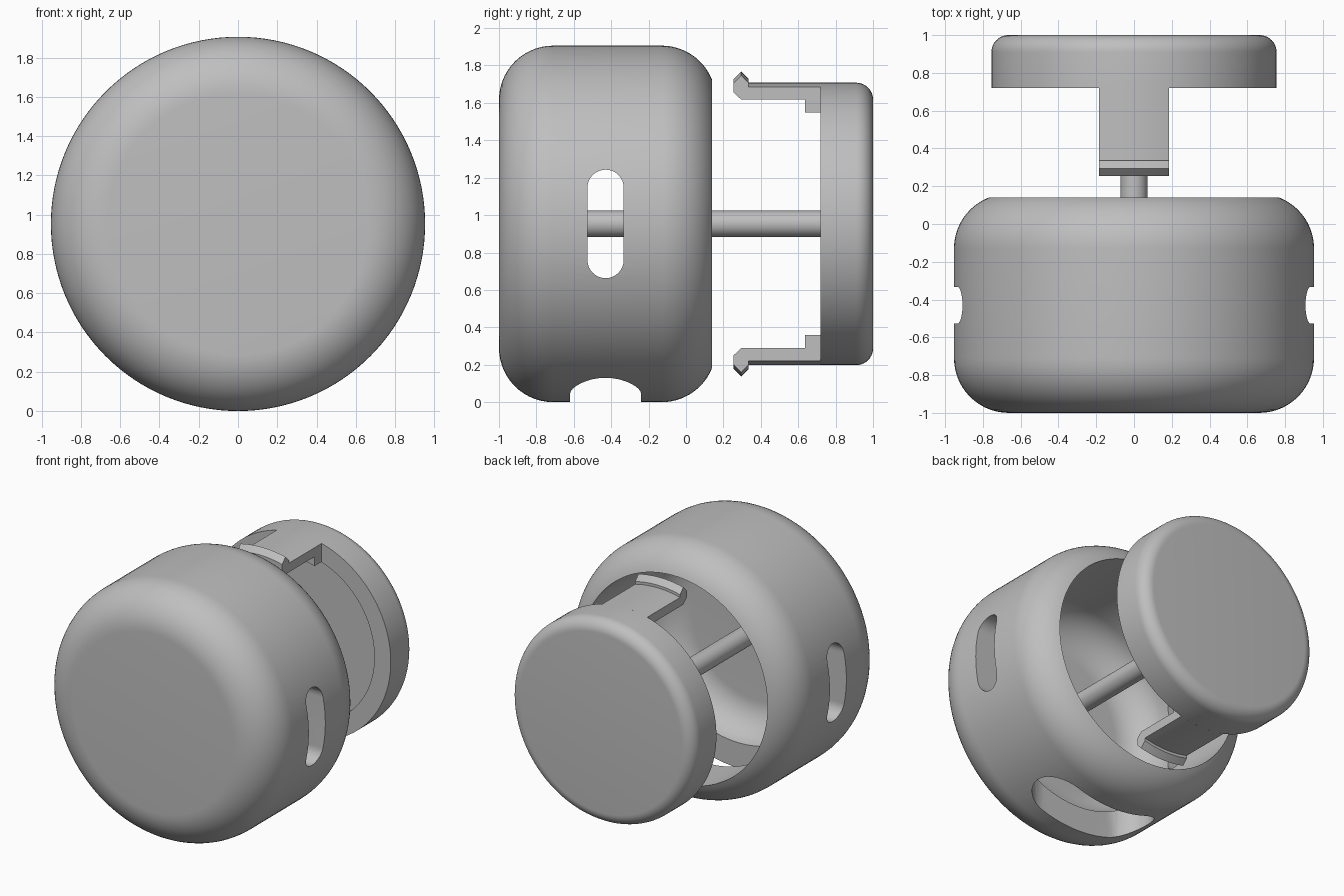
import bpy, bmesh, math
from mathutils import Matrix, Vector

if "Cube" in bpy.data.objects:
    bpy.data.objects.remove(bpy.data.objects["Cube"], do_unlink=True)

R = 0.953          # outer radius, also height of the main axis
SEGMENTS = 128

grey = bpy.data.materials.new("light grey")
grey.use_nodes = True
grey.diffuse_color = (0.52, 0.52, 0.52, 1)
grey.node_tree.nodes["Principled BSDF"].inputs["Base Color"].default_value = grey.diffuse_color


def finish(name, bm):
    bmesh.ops.remove_doubles(bm, verts=bm.verts, dist=1e-5)
    bmesh.ops.recalc_face_normals(bm, faces=bm.faces)
    mesh = bpy.data.meshes.new(name)
    bm.to_mesh(mesh)
    bm.free()
    mesh.materials.append(grey)
    obj = bpy.data.objects.new(name, mesh)
    bpy.context.collection.objects.link(obj)
    return obj


def smooth(obj):
    bpy.ops.object.select_all(action='DESELECT')
    obj.select_set(True)
    bpy.context.view_layer.objects.active = obj
    bpy.ops.object.shade_smooth_by_angle(angle=math.radians(30))


def arc(y, r, radius, start, end, steps=14):
    """Profile points (y, r) along an arc, angles in degrees from +y."""
    angles = [math.radians(start + (end - start) * i / steps) for i in range(steps + 1)]
    return [(y + radius * math.cos(a), r + radius * math.sin(a)) for a in angles]


def lathe(name, profile):
    """Revolve a (y, radius) profile around the main axis."""
    bm = bmesh.new()
    verts = [bm.verts.new((0, y, R + r)) for y, r in profile]
    edges = [bm.edges.new(pair) for pair in zip(verts, verts[1:])]
    bmesh.ops.spin(bm, geom=verts + edges, cent=(0, 0, R), axis=(0, 1, 0),
                   angle=math.tau, steps=SEGMENTS, use_merge=True)
    return finish(name, bm)


def slot_cutter(name, half_length, half_width, matrix):
    """Rounded slot: long along local x, cutting along local z."""
    bm = bmesh.new()
    ring = []
    for side in (1, -1):
        for i in range(17):
            a = math.pi * i / 16 - math.pi / 2
            ring.append(bm.verts.new((side * (half_length - half_width + half_width * math.cos(a)),
                                      side * half_width * math.sin(a), 0)))
    face = bm.faces.new(ring)
    out = bmesh.ops.extrude_face_region(bm, geom=[face])["geom"]
    bmesh.ops.translate(bm, vec=(0, 0, 0.6),
                        verts=[g for g in out if isinstance(g, bmesh.types.BMVert)])
    bmesh.ops.transform(bm, matrix=matrix, verts=bm.verts)
    cutter = finish(name, bm)
    cutter.hide_render = True
    return cutter


# Hollow body: rounded front, rounded rear edge cut open by the cavity
cavity = 0.77
rear_end = math.degrees(math.asin((cavity - 0.663) / 0.29))
body = lathe("body", [(-1, 0)] + arc(-0.71, 0.663, 0.29, 180, 90)
             + arc(-0.13, 0.663, 0.29, 90, rear_end)
             + arc(-0.57, cavity - 0.25, 0.25, 90, 180) + [(-0.82, 0)])

# Side slots and the larger slot underneath
turn = Matrix.Rotation(math.pi / 2, 4, 'Y')
cutters = [slot_cutter("side_slot_cutter", 0.29, 0.097,
                       Matrix.Translation((x, -0.43, R)) @ turn) for x in (0.6, -1.2)]
cutters.append(slot_cutter("bottom_slot_cutter", 0.48, 0.19, Matrix.Translation((0, -0.43, -0.1))))
for cutter in cutters:
    bpy.context.view_layer.objects.active = body
    mod = body.modifiers.new("slot", 'BOOLEAN')
    mod.operation = 'DIFFERENCE'
    mod.solver = 'EXACT'
    mod.object = cutter
    bpy.ops.object.modifier_apply(modifier=mod.name)
    bpy.data.objects.remove(cutter, do_unlink=True)
smooth(body)

# Rear cap with a recessed inner face
cap = lathe("cap", [(0.86, 0), (0.86, 0.62), (0.72, 0.62), (0.72, 0.755)]
            + arc(0.91, 0.665, 0.09, 90, 0, 10) + [(1, 0)])
smooth(cap)

# Central rod joining body and cap
smooth(lathe("rod", [(-0.84, 0), (-0.84, 0.071), (0.88, 0.071), (0.88, 0)]))

# Hooked clips above and below, curved to follow the cap
clip_profile = [(0.72, 0.755), (0.335, 0.755), (0.335, 0.775), (0.295, 0.815), (0.255, 0.775),
                (0.255, 0.726), (0.295, 0.69), (0.635, 0.69), (0.635, 0.623), (0.72, 0.623)]
for name, side in (("upper_clip", 1), ("lower_clip", -1)):
    bm = bmesh.new()
    rows = []
    for i in range(13):
        x = 0.185 * (i / 6 - 1)
        rows.append([bm.verts.new((x, y, R + side * math.sqrt(r * r - x * x)))
                     for y, r in clip_profile])
    for a, b in zip(rows, rows[1:]):
        for k in range(len(a)):
            bm.faces.new((a[k - 1], a[k], b[k], b[k - 1]))
    bm.faces.new(rows[0])
    bm.faces.new(rows[-1])
    smooth(finish(name, bm))
